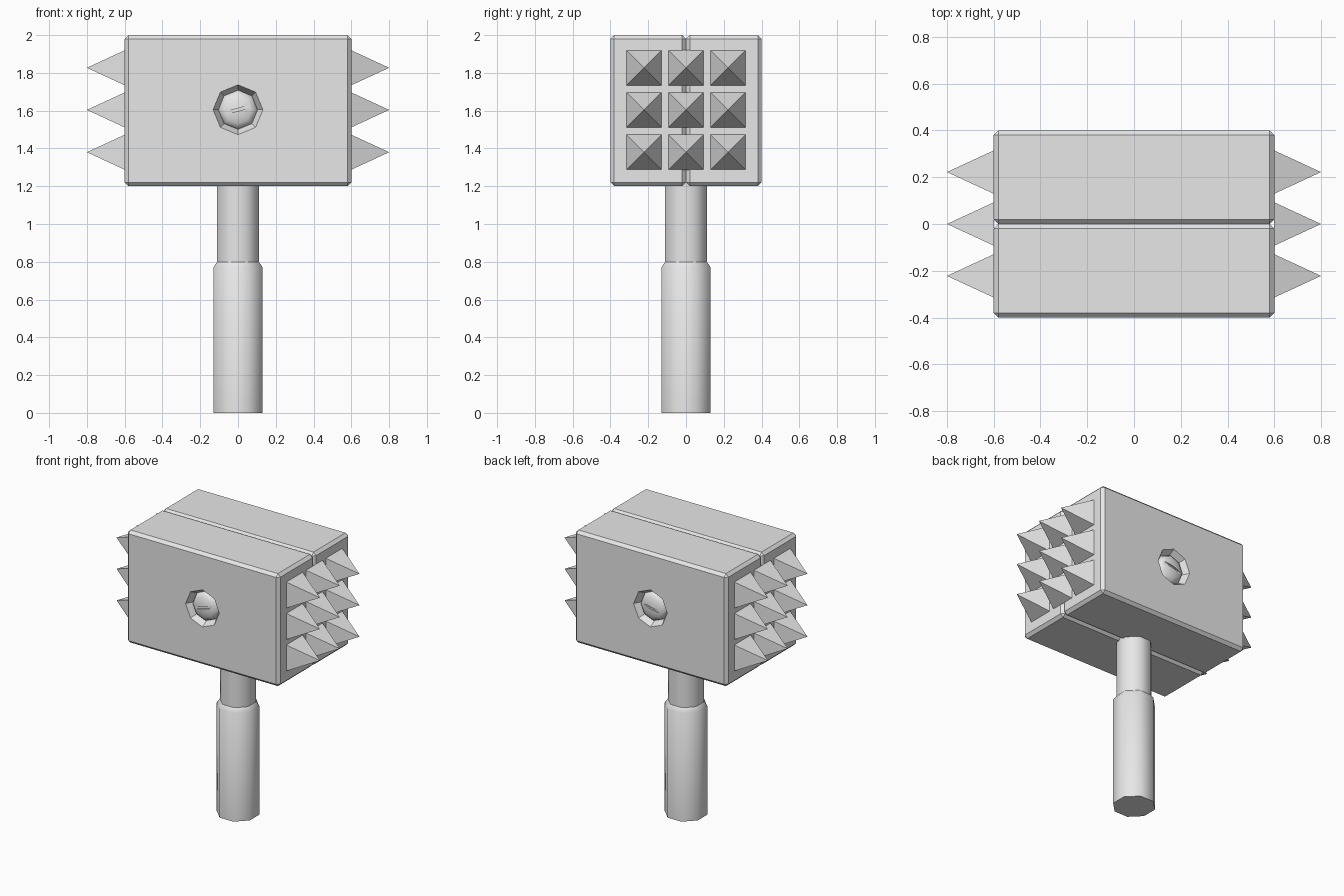
import bpy, bmesh, math
from mathutils import Matrix, Vector

if "Cube" in bpy.data.objects:
    bpy.data.objects.remove(bpy.data.objects["Cube"])

grey = bpy.data.materials.new("light grey")
grey.diffuse_color = (0.8, 0.8, 0.8, 1)
grey.use_nodes = True
grey.node_tree.nodes["Principled BSDF"].inputs["Base Color"].default_value = grey.diffuse_color


def make(name, bm, smooth=None):
    """Turn a bmesh into a named object, optionally smooth up to an angle."""
    bmesh.ops.recalc_face_normals(bm, faces=bm.faces[:])
    me = bpy.data.meshes.new(name)
    bm.to_mesh(me)
    bm.free()
    me.materials.append(grey)
    if smooth:
        me.shade_smooth()
        me.set_sharp_from_angle(angle=math.radians(smooth))
    ob = bpy.data.objects.new(name, me)
    bpy.context.collection.objects.link(ob)
    return ob


def lathe(profile, matrix, sides=8, turn=0.0):
    """Stack of n-gon rings (radius, height), capped; radius 0 closes to a point."""
    bm = bmesh.new()
    rings = []
    for r, h in profile:
        n = sides if r > 0 else 1
        rings.append([bm.verts.new(matrix @ Vector((
            r * math.cos(turn + i * math.tau / sides),
            r * math.sin(turn + i * math.tau / sides), h))) for i in range(n)])
    for a, b in zip(rings, rings[1:]):
        for i in range(sides):
            j = (i + 1) % sides
            if len(b) == 1:
                bm.faces.new((a[i], a[j], b[0]))
            else:
                bm.faces.new((a[i], a[j], b[j], b[i]))
    bm.faces.new(rings[0])
    if len(rings[-1]) > 1:
        bm.faces.new(rings[-1])
    return bm


def box(size, matrix):
    bm = bmesh.new()
    bmesh.ops.create_cube(bm, size=1, matrix=matrix @ Matrix.Diagonal((*size, 1)))
    return bm


def cut(ob, cutter):
    cutter.hide_render = True
    cutter.hide_viewport = True
    mod = ob.modifiers.new("cut", 'BOOLEAN')
    mod.operation = 'DIFFERENCE'
    mod.solver = 'EXACT'
    mod.object = cutter


def mirror(ob, axis):
    mod = ob.modifiers.new("mirror", 'MIRROR')
    mod.use_axis = [axis == k for k in range(3)]
    mod.use_mirror_merge = False


# Handle: flats of the octagon face the axes
K = 1 / math.cos(math.pi / 8)
I = Matrix.Identity(4)
make("handle_grip", lathe([(0.13 * K, 0), (0.13 * K, 0.77), (0.11 * K, 0.80)],
                          I, turn=math.pi / 8), 50)
make("handle_shaft", lathe([(0.11 * K, 0.79), (0.11 * K, 1.25)],
                           I, turn=math.pi / 8), 50)

# Head: front half with bevelled edges, mirrored to the back
bm = box((1.2, 0.4, 0.8), Matrix.Translation((0, -0.2, 1.6)))
bmesh.ops.bevel(bm, geom=bm.edges[:], offset=0.02, segments=1, affect='EDGES')
head = make("head_half", bm)

# Frame whose local z points out of the front face, at the bolt centre
face = Matrix.Translation((0, -0.4, 1.605)) @ Matrix.Rotation(math.pi / 2, 4, 'X')
hole = make("bolt_hole_cutter", lathe([(0.104, -0.05), (0.132, 0), (0.132, 0.05)], face))
cut(head, hole)
mirror(head, 1)

# Domed bolt with a tilted slot, sunk in the hole
R, H, Z = 0.104, 0.04, -0.045
dome = [(R, Z - 0.01)] + [(R * math.cos(a), Z + H * math.sin(a))
        for a in (math.radians(d) for d in (0, 22.5, 45, 67.5))] + [(0, Z + H)]
bolt = make("bolt", lathe(dome, face), 50)
slot = make("slot_cutter", box((0.3, 0.014, 0.04),
            face @ Matrix.Translation((0, 0, Z + H * 0.72 + 0.02))
            @ Matrix.Rotation(math.radians(15), 4, 'Z')))
cut(bolt, slot)
mirror(bolt, 1)

# Spikes: 3 x 3 pyramids on the right end, mirrored to the left
bm = bmesh.new()
for y in (-0.222, 0, 0.222):
    for z in (1.38, 1.604, 1.827):
        base = [bm.verts.new((0.599, y + a * 0.093, z + b * 0.093))
                for a, b in ((-1, -1), (1, -1), (1, 1), (-1, 1))]
        tip = bm.verts.new((0.8, y, z))
        bm.faces.new(base)
        for i in range(4):
            bm.faces.new((base[i], base[(i + 1) % 4], tip))
mirror(make("spikes", bm), 0)
